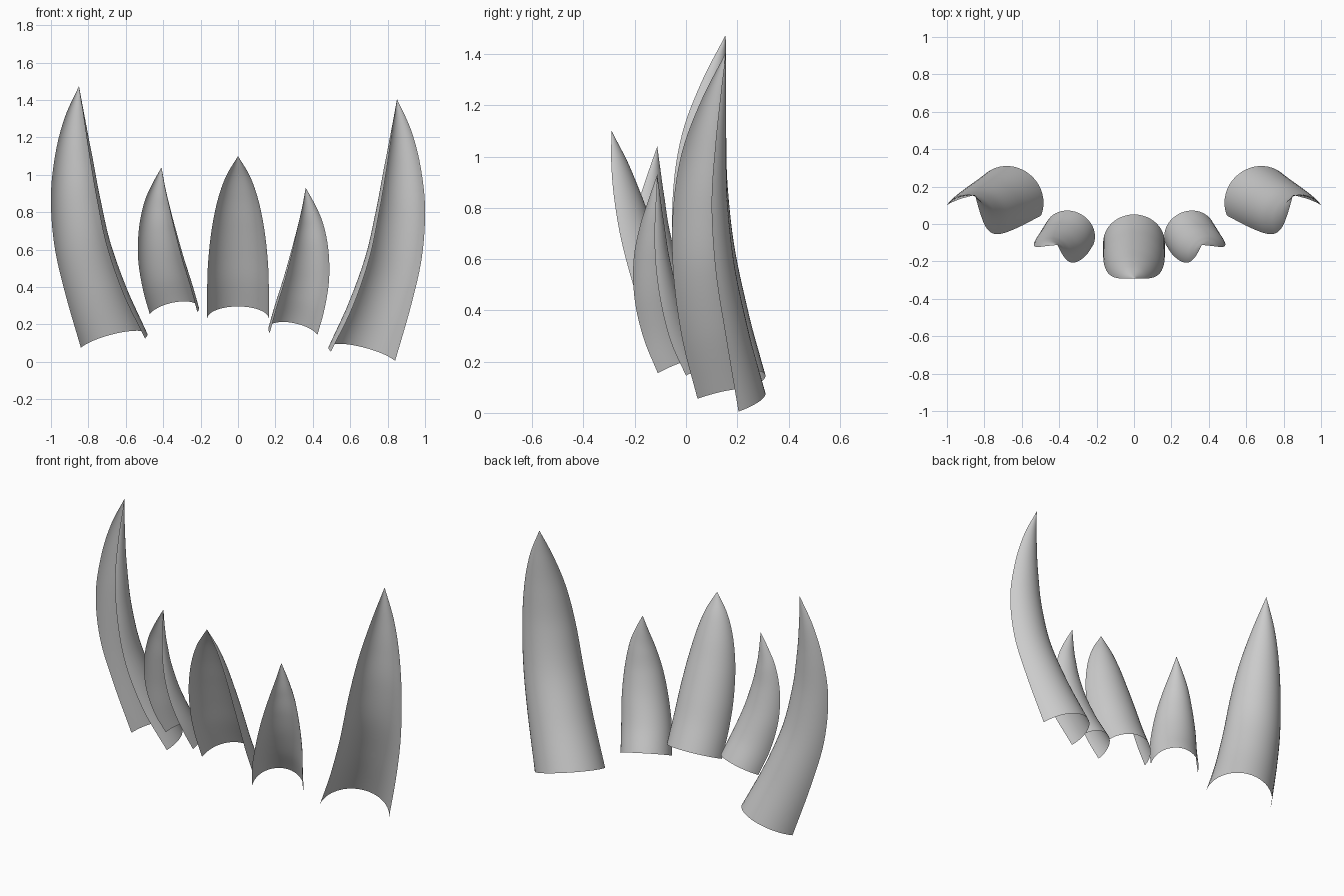
import bpy
import bmesh
import math
from mathutils import Vector

if "Cube" in bpy.data.objects:
    bpy.data.objects.remove(bpy.data.objects["Cube"], do_unlink=True)

ROWS, COLS = 36, 24

grey = bpy.data.materials.new("plain_grey")
grey.use_nodes = True
grey.diffuse_color = (0.6, 0.6, 0.6, 1)
grey.node_tree.nodes["Principled BSDF"].inputs["Base Color"].default_value = (0.6, 0.6, 0.6, 1)


def along(points, t):
    """Smooth curve through the points, t from 0 to 1."""
    last = len(points) - 1
    i = min(int(t * last), last - 1)
    u = t * last - i
    p1, p2 = points[i], points[i + 1]
    p0 = points[i - 1] if i else p1 * 2 - p2
    p3 = points[i + 2] if i + 2 <= last else p2 * 2 - p1
    return (p1 * 2 + (p2 - p0) * u + (p0 * 2 - p1 * 5 + p2 * 4 - p3) * u ** 2
            + (p1 * 3 - p0 - p2 * 3 + p3) * u ** 3) / 2


def shell(name, inner, outer, mirror=False, shift=(0, 0, 0)):
    """Open half-round blade between two edge curves that meet at the tip."""
    inner = [Vector(p) for p in inner]
    outer = [Vector(p) for p in outer]
    shift = Vector(shift)
    middle = [(a + b) / 2 for a, b in zip(inner, outer)]
    bm = bmesh.new()
    grid = []
    for r in range(ROWS + 1):
        t = r / ROWS
        centre = along(middle, t)
        half = (along(outer, t) - along(inner, t)) / 2
        tangent = along(middle, min(t + 0.02, 1)) - along(middle, max(t - 0.02, 0))
        # Bulge is square to both the chord and the direction of growth
        bulge = tangent.cross(half).normalized() * half.length * (1 - 0.12 * t)
        row = []
        for c in range(COLS + 1):
            a = math.pi * c / COLS
            p = centre - half * math.cos(a) + bulge * math.sin(a)
            if mirror:
                p.x = -p.x
            row.append(bm.verts.new(p + shift))
        grid.append(row)
    for low, high in zip(grid, grid[1:]):
        for c in range(COLS):
            quad = [low[c], high[c], high[c + 1], low[c + 1]]
            bm.faces.new(quad[::-1] if mirror else quad)
    bmesh.ops.remove_doubles(bm, verts=bm.verts, dist=0.0005)
    for f in bm.faces:
        f.smooth = True
    mesh = bpy.data.meshes.new(name)
    bm.to_mesh(mesh)
    bm.free()
    mesh.materials.append(grey)
    obj = bpy.data.objects.new(name, mesh)
    bpy.context.collection.objects.link(obj)


# Straight middle blade
edge = [(.165, -.1, .23), (.165, -.165, .38), (.16, -.215, .53), (.142, -.258, .7),
        (.11, -.283, .86), (.065, -.292, .99), (0, -.29, 1.1)]
shell("centre_blade", [(-x, y, z) for x, y, z in edge], edge)

# Short blades, the right one set higher
inner = [(.17, -.11, .155), (.207, -.165, .29), (.253, -.2, .44), (.292, -.205, .59),
         (.322, -.182, .72), (.345, -.147, .83), (.362, -.112, .93)]
outer = [(.425, 0, .145), (.462, -.06, .28), (.487, -.1, .44), (.483, -.12, .6),
         (.455, -.122, .74), (.412, -.117, .84), (.362, -.112, .93)]
shell("left_short_blade", inner, outer)
shell("right_short_blade", inner, outer, True, (-.047, 0, .11))

# Tall curved outer blades
inner = [(.497, .045, .055), (.612, -.015, .29), (.702, -.05, .55), (.755, -.05, .8),
         (.793, -.015, 1.02), (.823, .06, 1.22), (.85, .155, 1.405)]
outer = [(.84, .205, .005), (.925, .155, .3), (.983, .115, .56), (1, .1, .82),
         (.975, .115, 1.05), (.925, .135, 1.24), (.85, .155, 1.405)]
shell("left_tall_blade", inner, outer)
shell("right_tall_blade", inner, outer, True, (0, 0, .07))
